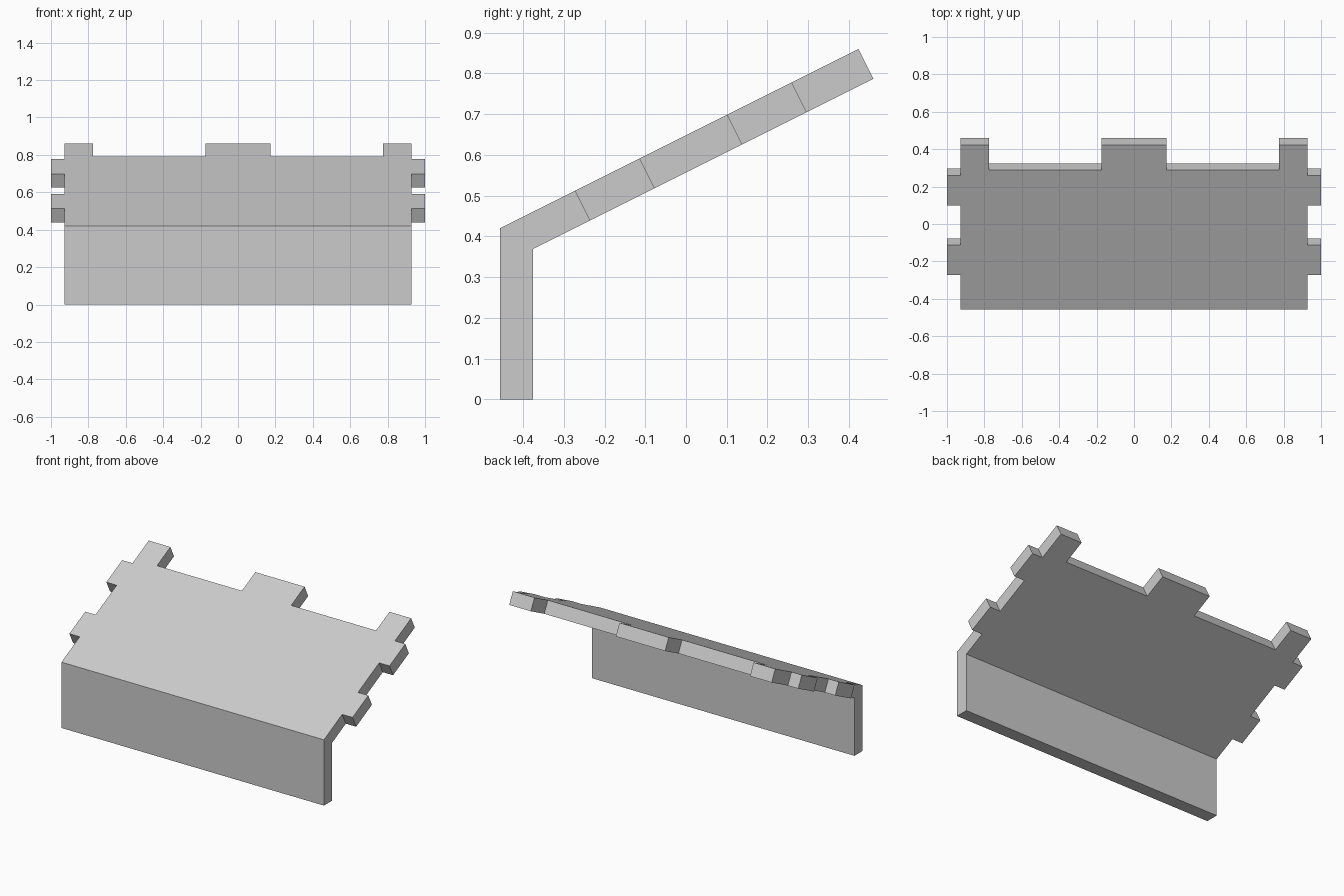
import bpy
import bmesh
from math import radians
from mathutils import Vector

cube = bpy.data.objects.get("Cube")
if cube:
    bpy.data.objects.remove(cube, do_unlink=True)

grey = bpy.data.materials.new("plain grey")
grey.use_nodes = True
colour = (0.6, 0.6, 0.6, 1)
grey.diffuse_color = colour
grey.node_tree.nodes["Principled BSDF"].inputs["Base Color"].default_value = colour

THICK = 0.082
FRONT = -0.457               # outer face of the upright wall
FOLD = 0.42                  # height of the outer fold
ALONG = Vector((0, 2, 1)).normalized()
NORMAL = Vector((0, -1, 2)).normalized()
BODY, TAB = 0.927, 1.0       # half widths without and with side tabs
EDGE, END = 0.833, 0.984     # panel length without and with back tabs

# Half outline of the sloping panel as (x, distance up the slope)
half = [(BODY, 0)]
for start, stop in ((0.206, 0.384), (0.623, 0.801)):
    half += [(BODY, start), (TAB, start), (TAB, stop), (BODY, stop)]
half += [(BODY, END), (0.774, END), (0.774, EDGE), (0.174, EDGE), (0.174, END)]
outline = half + [(-x, s) for x, s in reversed(half)]

bm = bmesh.new()
origin = Vector((0, FRONT, FOLD))
top = [bm.verts.new(origin + ALONG * s + Vector((x, 0, 0))) for x, s in outline]
under = [bm.verts.new(v.co - NORMAL * THICK) for v in top]

# Mitre the underside where it meets the back of the wall
inner_y = FRONT + THICK
inner_z = FOLD + THICK / 2 - THICK / NORMAL.z
for i in (0, -1):
    under[i].co.y, under[i].co.z = inner_y, inner_z

# Sloping panel faces, open along the fold
bm.faces.new(top)
bm.faces.new(under[::-1])
for i in range(len(top) - 1):
    bm.faces.new((top[i], under[i], under[i + 1], top[i + 1]))

# Upright wall below the fold
rim = [top[0], top[-1], under[-1], under[0]]
foot = [bm.verts.new((v.co.x, v.co.y, 0)) for v in rim]
for i in range(4):
    j = (i + 1) % 4
    bm.faces.new((rim[i], rim[j], foot[j], foot[i]))
bm.faces.new(foot)

bmesh.ops.dissolve_limit(bm, angle_limit=radians(1), verts=bm.verts, edges=bm.edges)
bmesh.ops.recalc_face_normals(bm, faces=bm.faces)

mesh = bpy.data.meshes.new("folded_panel")
bm.to_mesh(mesh)
bm.free()
mesh.materials.append(grey)
panel = bpy.data.objects.new("folded_panel", mesh)
bpy.context.collection.objects.link(panel)
